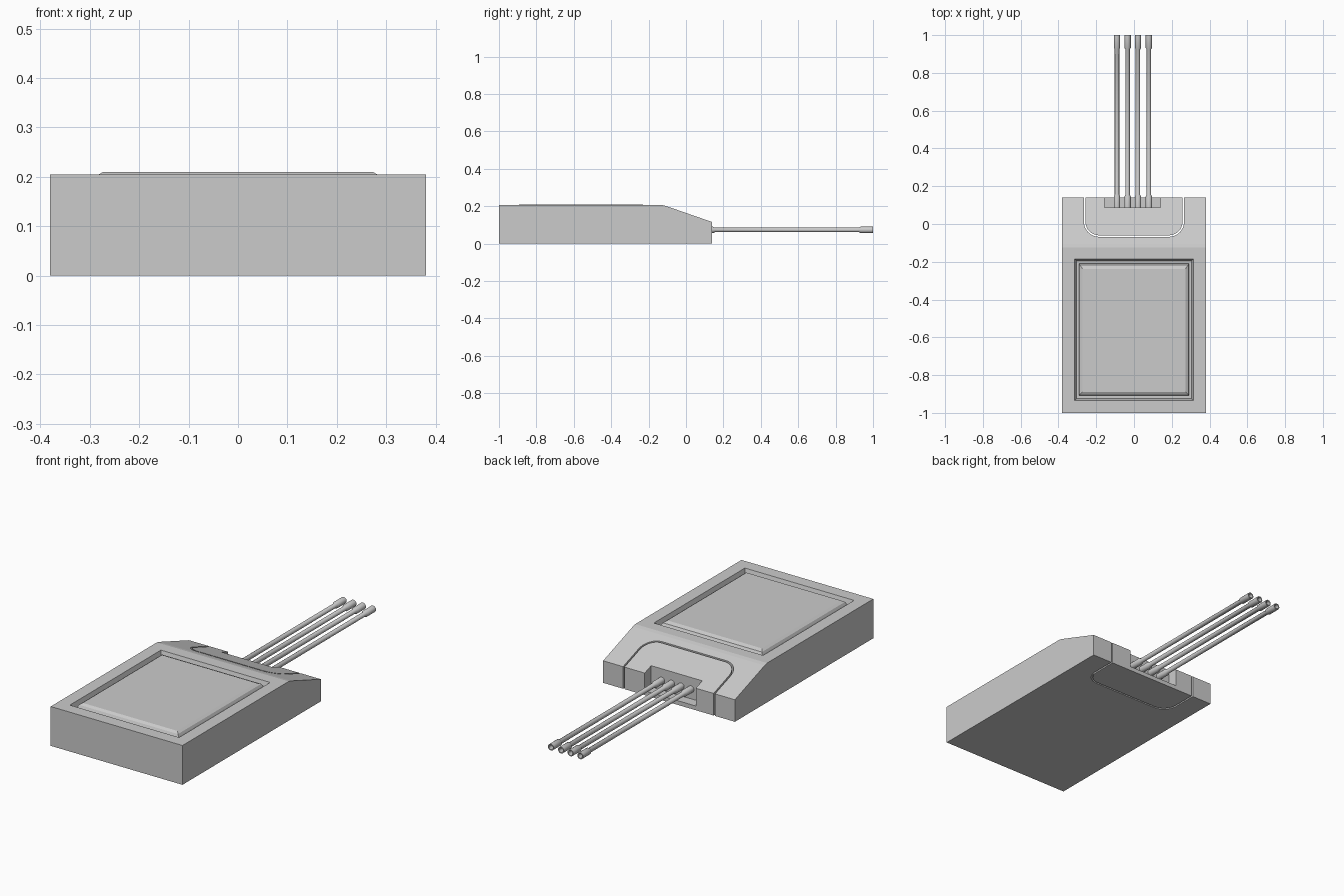
import bpy, bmesh, math
from mathutils import Vector

if "Cube" in bpy.data.objects:
    bpy.data.objects.remove(bpy.data.objects["Cube"])


def make_object(name, bm, smooth=None):
    bmesh.ops.recalc_face_normals(bm, faces=bm.faces)
    mesh = bpy.data.meshes.new(name)
    bm.to_mesh(mesh)
    bm.free()
    ob = bpy.data.objects.new(name, mesh)
    bpy.context.collection.objects.link(ob)
    if smooth:
        bpy.ops.object.select_all(action='DESELECT')
        bpy.context.view_layer.objects.active = ob
        ob.select_set(True)
        bpy.ops.object.shade_smooth_by_angle(angle=math.radians(smooth))
    return ob


def extrude(name, points, offset):
    """Prism from a closed outline of 3D points."""
    bm = bmesh.new()
    face = bm.faces.new([bm.verts.new(p) for p in points])
    new = bmesh.ops.extrude_face_region(bm, geom=[face])
    verts = [g for g in new['geom'] if isinstance(g, bmesh.types.BMVert)]
    bmesh.ops.translate(bm, vec=Vector(offset), verts=verts)
    return make_object(name, bm)


def rings(name, loops, closed=False, smooth=None):
    """Skin a series of equal-length loops; cap the ends or join last to first."""
    bm = bmesh.new()
    vs = [[bm.verts.new(p) for p in loop] for loop in loops]
    n = len(vs[0])
    pairs = list(zip(vs, vs[1:])) + ([(vs[-1], vs[0])] if closed else [])
    for a, b in pairs:
        for i in range(n):
            j = (i + 1) % n
            bm.faces.new((a[i], a[j], b[j], b[i]))
    if not closed:
        bm.faces.new(vs[0])
        bm.faces.new(vs[-1])
    return make_object(name, bm, smooth)


def rect(x0, x1, y0, y1, z):
    return [(x0, y0, z), (x1, y0, z), (x1, y1, z), (x0, y1, z)]


def boolean(ob, cutter, op):
    mod = ob.modifiers.new(op.lower(), 'BOOLEAN')
    mod.object, mod.operation, mod.solver = cutter, op, 'EXACT'
    bpy.context.view_layer.objects.active = ob
    bpy.ops.object.modifier_apply(modifier=mod.name)
    bpy.data.objects.remove(cutter)


def wedge(name):
    """Case block with sloped rear end."""
    side = [(-1, 0), (0.14, 0), (0.14, 0.115), (-0.105, 0.2),
            (-0.125, 0.205), (-1, 0.205)]
    return extrude(name, [(-0.38, y, z) for y, z in side], (0.76, 0, 0))


def u_shape(name, half, y0, r):
    """Vertical prism with two rounded front corners."""
    pts = [(half, 0.3, -0.1), (-half, 0.3, -0.1)]
    for cx, start in ((-half + r, 180), (half - r, 270)):
        for i in range(9):
            a = math.radians(start + i * 90 / 8)
            pts.append((cx + r * math.cos(a), y0 + r + r * math.sin(a), -0.1))
    return extrude(name, pts, (0, 0, 0.5))


# Case with rear connector bay and stepped screen recess
case = wedge("case")
boolean(case, u_shape("bay_cutter", 0.265, -0.068, 0.08), 'DIFFERENCE')
recess = rings("recess_cutter", [
    rect(-0.305, 0.305, -0.925, -0.195, 0.17),
    rect(-0.315, 0.315, -0.935, -0.185, 0.205),
    rect(-0.315, 0.315, -0.935, -0.185, 0.3)])
boolean(case, recess, 'DIFFERENCE')

# Screen panel with rounded border
screen = rings("screen_panel", [
    rect(-0.292, 0.292, -0.908, -0.21, 0.165),
    rect(-0.292, 0.292, -0.908, -0.21, 0.19),
    rect(-0.286, 0.286, -0.902, -0.217, 0.202),
    rect(-0.273, 0.273, -0.889, -0.237, 0.21)])

# Connector block sitting in the bay, with a pocket for the wires
connector = wedge("connector_block")
boolean(connector, u_shape("block_cutter", 0.257, -0.06, 0.072), 'INTERSECT')
pocket = rings("pocket_cutter", [
    rect(-0.155, 0.14, 0.087, 0.3, 0.022),
    rect(-0.155, 0.14, 0.087, 0.3, 0.4)])
boolean(connector, pocket, 'DIFFERENCE')

# Wires with end sleeves; far sleeves are hollow
profile = [(0.0, 0.08), (0.017, 0.08), (0.017, 0.145), (0.012, 0.155),
           (0.012, 0.925), (0.017, 0.933), (0.017, 1.0), (0.012, 1.0),
           (0.012, 0.945), (0.0, 0.945)]
for k, x in enumerate((-0.09, -0.034, 0.021, 0.079)):
    loops = []
    for r, y in profile[1:-1]:
        loops.append([(x + r * math.cos(i * math.tau / 20), y,
                       0.073 + r * math.sin(i * math.tau / 20))
                      for i in range(20)])
    rings(f"wire_{k + 1}", loops, smooth=35)
